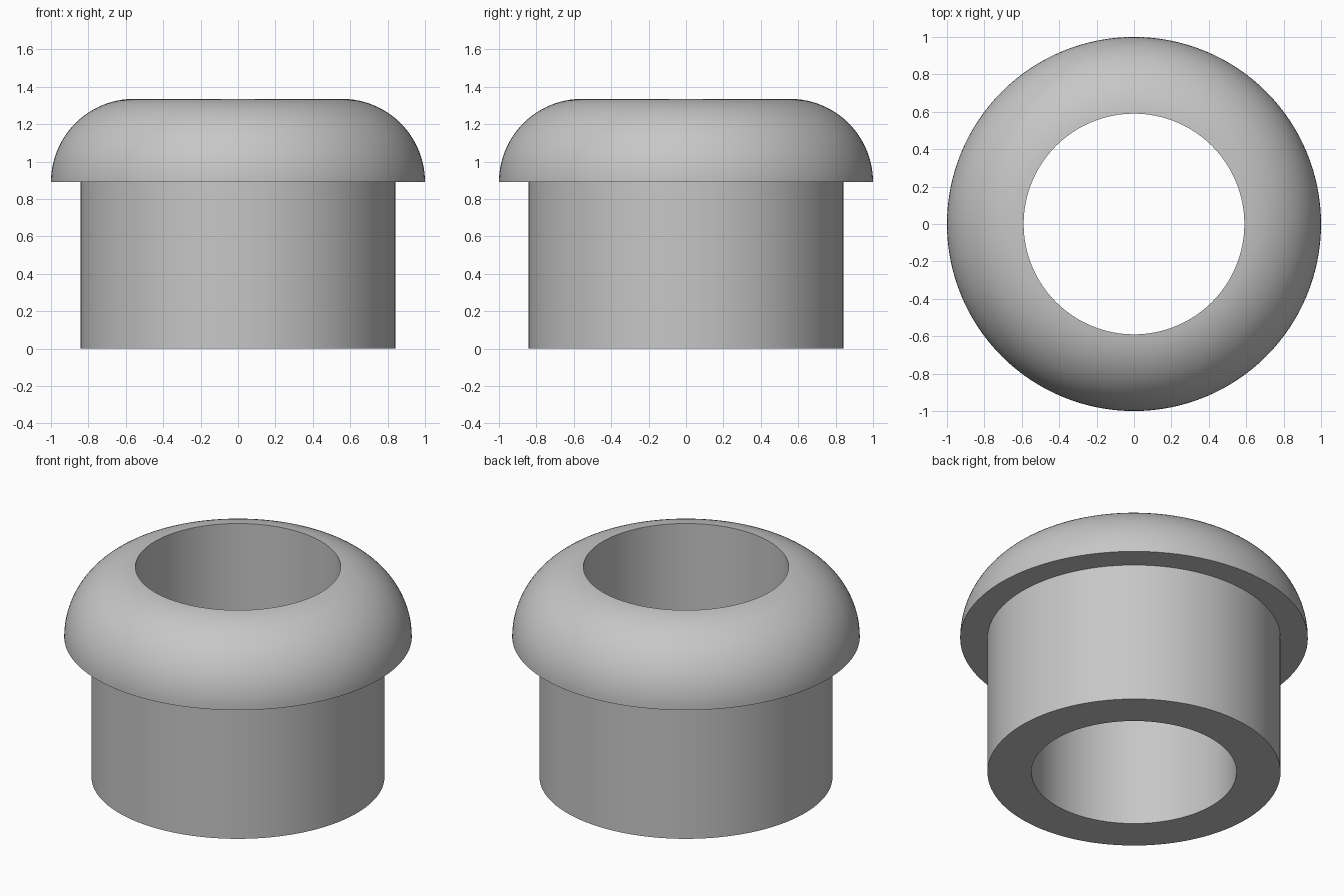
import bpy
import bmesh
import math
from mathutils import Vector

cube = bpy.data.objects.get("Cube")
if cube:
    bpy.data.objects.remove(cube, do_unlink=True)

BORE, SLEEVE, RIM = 0.59, 0.843, 1.0      # radii
SHOULDER, ROUND = 0.89, 0.445             # flange underside height, dome radius
SEGMENTS, ARC_STEPS = 128, 24

# Plain grey material
grey = bpy.data.materials.new("plain_grey")
grey.use_nodes = True
colour = (0.57, 0.57, 0.57, 1)
grey.diffuse_color = colour
grey.node_tree.nodes["Principled BSDF"].inputs["Base Color"].default_value = colour

# Half section: bore foot, sleeve foot, shoulder, then the rounded flange to the bore
profile = [(BORE, 0), (SLEEVE, 0), (SLEEVE, SHOULDER)]
centre = RIM - ROUND
end = math.acos((BORE - centre) / ROUND)
for i in range(ARC_STEPS + 1):
    a = end * i / ARC_STEPS
    profile.append((centre + ROUND * math.cos(a), SHOULDER + ROUND * math.sin(a)))

# Revolve the closed section around the vertical axis
bm = bmesh.new()
verts = [bm.verts.new((r, 0, z)) for r, z in profile]
edges = [bm.edges.new((v, verts[(i + 1) % len(verts)])) for i, v in enumerate(verts)]
bmesh.ops.spin(bm, geom=verts + edges, cent=Vector(), axis=Vector((0, 0, 1)),
               angle=math.tau, steps=SEGMENTS, use_merge=True)
bmesh.ops.remove_doubles(bm, verts=bm.verts, dist=1e-5)
bmesh.ops.recalc_face_normals(bm, faces=bm.faces)
mesh = bpy.data.meshes.new("flanged_bushing")
bm.to_mesh(mesh)
bm.free()
mesh.materials.append(grey)

bushing = bpy.data.objects.new("flanged_bushing", mesh)
bpy.context.collection.objects.link(bushing)
bpy.ops.object.select_all(action="DESELECT")
bushing.select_set(True)
bpy.context.view_layer.objects.active = bushing
bpy.ops.object.shade_smooth_by_angle(angle=math.radians(30))
